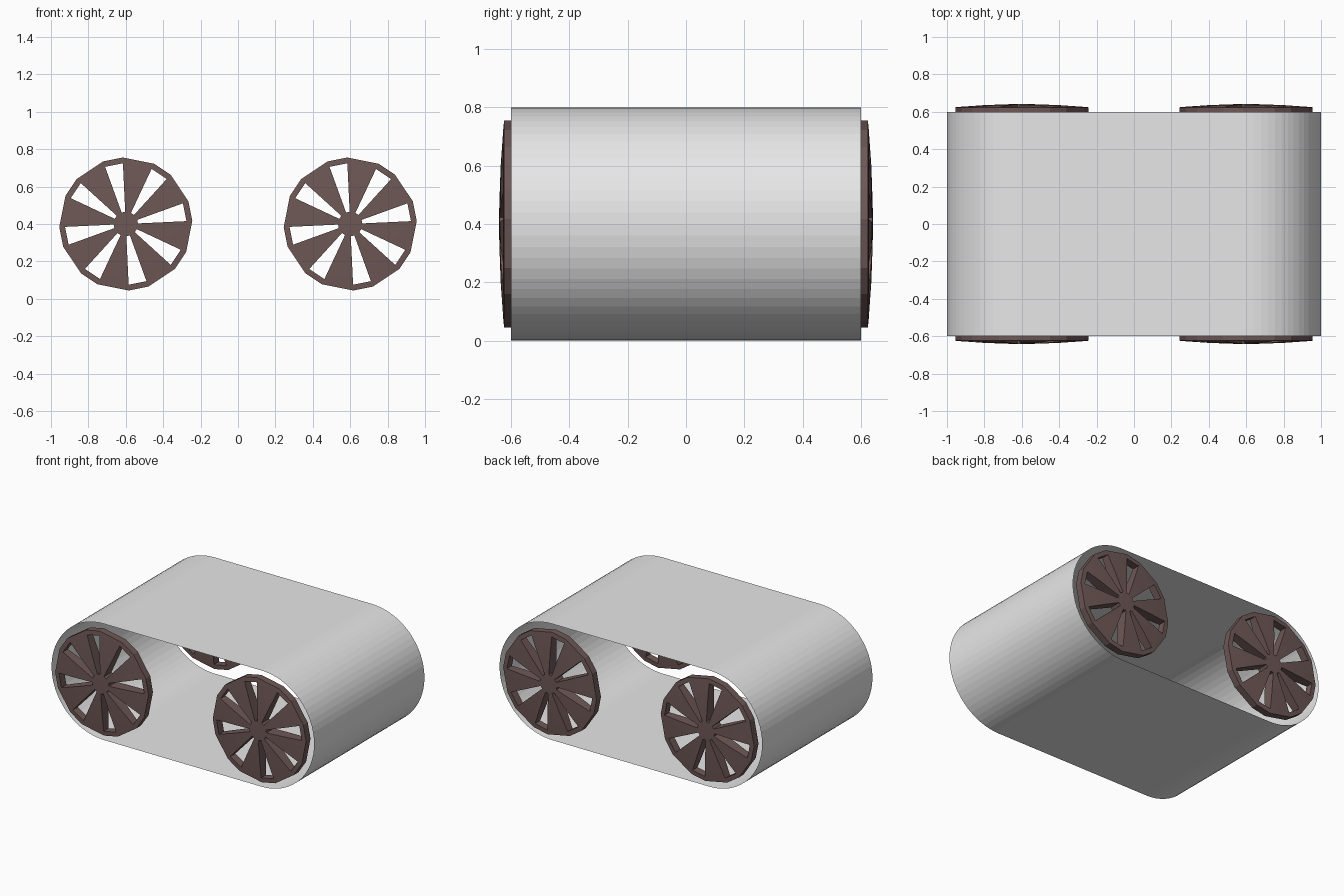
import bpy, bmesh
from math import sin, cos, pi, radians

cube = bpy.data.objects.get("Cube")
if cube:
    bpy.data.objects.remove(cube)


def make_material(name, rgb):
    mat = bpy.data.materials.new(name)
    mat.use_nodes = True
    mat.diffuse_color = (*rgb, 1)
    mat.node_tree.nodes["Principled BSDF"].inputs["Base Color"].default_value = (*rgb, 1)
    return mat


def add_object(name, bm, mat):
    mesh = bpy.data.meshes.new(name)
    bm.to_mesh(mesh)
    bm.free()
    mesh.materials.append(mat)
    obj = bpy.data.objects.new(name, mesh)
    bpy.context.collection.objects.link(obj)
    return obj


belt_grey = make_material("belt grey", (0.8, 0.8, 0.8))
wheel_brown = make_material("wheel brown", (0.155, 0.098, 0.093))

AXLE_X, AXLE_Z, HALF_WIDTH = 0.6, 0.4, 0.6


# Belt: a thin open loop around the two axles
def build_belt(segments=32):
    bm = bmesh.new()
    profile = []
    for side in (1, -1):
        for i in range(segments + 1):
            a = -pi / 2 + pi * i / segments
            profile.append((side * (AXLE_X + 0.4 * cos(a)), AXLE_Z + side * 0.4 * sin(a)))
    front = [bm.verts.new((x, -HALF_WIDTH, z)) for x, z in profile]
    back = [bm.verts.new((x, HALF_WIDTH, z)) for x, z in profile]
    for i in range(len(profile)):
        j = (i + 1) % len(profile)
        bm.faces.new((front[i], front[j], back[j], back[i]))
    add_object("belt", bm, belt_grey)


# Wheel: a slightly domed disc with eight wedge openings between the spokes
RADIUS = 0.356
RINGS = (0.065, 0.2, 0.325, RADIUS)
SPOKES = 8


def build_wheel(name, x, y):
    bm = bmesh.new()
    angles = []
    for k in range(SPOKES):
        middle = 11.3 + 45 * k
        angles += [radians(middle - 8.6), radians(middle + 8.6)]
    count = len(angles)

    def sheet(side):
        def height(r):
            return side * (0.041 - 0.017 * (r / RADIUS) ** 2)
        hub = bm.verts.new((0, height(0), 0))
        grid = [[bm.verts.new((r * cos(a), height(r), r * sin(a))) for a in angles]
                for r in RINGS]
        return hub, grid

    (hub_f, front), (hub_b, back) = sheet(-1), sheet(1)
    twin = {hub_f: hub_b}
    for row_f, row_b in zip(front, back):
        twin.update(zip(row_f, row_b))

    faces = []
    for i in range(count):
        j = (i + 1) % count
        faces.append((hub_f, front[0][i], front[0][j]))
        for r in range(len(RINGS) - 1):
            is_opening = i % 2 == 0 and r < len(RINGS) - 2
            if not is_opening:
                faces.append((front[r][i], front[r + 1][i], front[r + 1][j], front[r][j]))
    for f in faces:
        bm.faces.new(f)

    # Walls of the rim and the openings, then the rear sheet
    bm.edges.ensure_lookup_table()
    border = [tuple(e.verts) for e in bm.edges if len(e.link_faces) == 1]
    for a, b in border:
        bm.faces.new((a, b, twin[b], twin[a]))
    for f in faces:
        bm.faces.new([twin[v] for v in reversed(f)])
    loose = [v for v in bm.verts if not v.link_faces]
    bmesh.ops.delete(bm, geom=loose, context='VERTS')
    bmesh.ops.recalc_face_normals(bm, faces=bm.faces)

    wheel = add_object(name, bm, wheel_brown)
    wheel.location = (x, y, AXLE_Z)
    bpy.ops.object.select_all(action='DESELECT')
    wheel.select_set(True)
    bpy.context.view_layer.objects.active = wheel
    bpy.ops.object.shade_smooth_by_angle(angle=radians(15))


build_belt()
for side_name, sx in (("left", 1), ("right", -1)):
    for end_name, sy in (("front", -1), ("back", 1)):
        build_wheel(f"{end_name}_{side_name}_wheel", sx * AXLE_X, sy * HALF_WIDTH)
